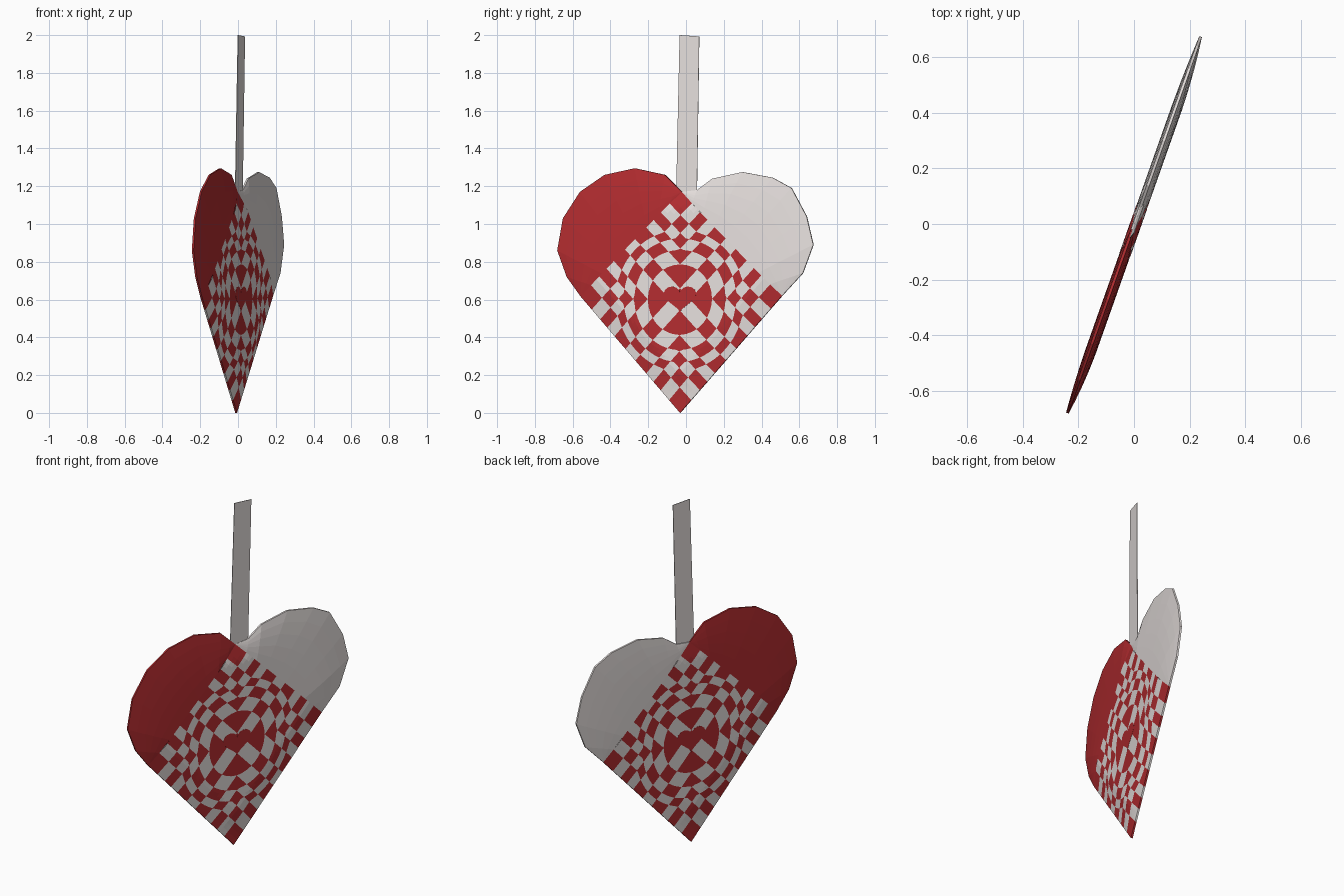
import bpy, bmesh, math
from mathutils import Vector

if "Cube" in bpy.data.objects:
    bpy.data.objects.remove(bpy.data.objects["Cube"])


def material(name, rgb):
    m = bpy.data.materials.new(name)
    m.diffuse_color = (*rgb, 1)
    m.use_nodes = True
    m.node_tree.nodes["Principled BSDF"].inputs["Base Color"].default_value = m.diffuse_color
    return m


RED = material("red_paper", (0.46, 0.026, 0.03))
WHITE = material("white_paper", (0.80, 0.75, 0.735))


# The whole ornament lies in an upright plane turned about z;
# points are given as y, z (right view) plus an offset n normal to the plane.
def place(y, z, n):
    return Vector((0.354 * y + 0.943 * n, y - 0.333 * n, z))


# Corners of the woven square
B, R, L, T = [Vector(p) for p in ((-.03, 0), (.51, .62), (-.555, .615), (-.02, 1.17))]


def quad(a, b):
    u, v = (a + 1) / 2, (b + 1) / 2
    return B * (1 - u) * (1 - v) + R * u * (1 - v) + L * (1 - u) * v + T * u * v


def bump(a, b):
    return min(1, 3 * (1 + a)) * min(1, 3 * (1 + b)) * min(1, 3 * max(0, 2 - a - b))


def finish(name, bm, mats):
    bmesh.ops.recalc_face_normals(bm, faces=bm.faces)
    me = bpy.data.meshes.new(name)
    bm.to_mesh(me)
    bm.free()
    for m in mats:
        me.materials.append(m)
    ob = bpy.data.objects.new(name, me)
    bpy.context.collection.objects.link(ob)
    return ob


def pocket(name, grid, mats, colour):
    """Front and back paper layers from a grid of (y, z, bulge), closed at the rim."""
    bm = bmesh.new()
    rows, cols = len(grid), len(grid[0])
    front = [[bm.verts.new(place(y, z, .006 + .02 * h)) for y, z, h in row] for row in grid]
    back = [[bm.verts.new(place(y, z, -.004 - .01 * h)) for y, z, h in row] for row in grid]
    for i in range(rows - 1):
        for j in range(cols - 1):
            for s in (front, back):
                f = bm.faces.new((s[i][j], s[i + 1][j], s[i + 1][j + 1], s[i][j + 1]))
                f.material_index = colour(i, j)
    ring = ([(i, 0) for i in range(rows)] + [(rows - 1, j) for j in range(1, cols)]
            + [(i, cols - 1) for i in range(rows - 2, -1, -1)]
            + [(0, j) for j in range(cols - 2, 0, -1)])
    for p, q in zip(ring, ring[1:] + ring[:1]):
        if grid[p[0]][p[1]][2] < 1e-4 and grid[q[0]][q[1]][2] < 1e-4:
            f = bm.faces.new((front[p[0]][p[1]], front[q[0]][q[1]],
                              back[q[0]][q[1]], back[p[0]][p[1]]))
            f.material_index = colour(min(p[0], q[0], rows - 2), min(p[1], q[1], cols - 2))
    bmesh.ops.remove_doubles(bm, verts=bm.verts, dist=1e-4)
    return finish(name, bm, mats)


# Woven checker: strip lines bend into concentric rings round the middle
EDGE = [0, .10, .32, .465, .61, .78, 1]
RING = [0, .10, .45, .64, .79, .90, 1]
SUB = 3
N = 11 * SUB


def lookup(table, s):
    x = abs(s) + .5                     # the middle strip spans -0.5..0.5
    if x < 1:
        return table[1] * (x - .5) * 2
    k = min(int(x), 5)
    return table[k] + (table[k + 1] - table[k]) * (x - k)


def weave_point(s, t):
    if abs(s) < abs(t):
        b, a = weave_point(t, s)
        return a, b
    b = lookup(EDGE, t)
    a = max(lookup(EDGE, s), math.sqrt(max(0, lookup(RING, s) ** 2 - b * b)))
    return math.copysign(a, s), math.copysign(b, t)


weave = []
for i in range(N + 1):
    row = []
    for j in range(N + 1):
        a, b = weave_point(i / SUB - 5.5, j / SUB - 5.5)
        row.append((*quad(a, b), bump(a, b)))
    weave.append(row)
pocket("woven_panel", weave, [RED, WHITE], lambda i, j: (i // SUB + j // SUB) % 2)


# Rounded halves, lofted from the edge of the weave to the outer rim
def half(name, rim, seam, mat, rows=5):
    grid = []
    for r in range(rows + 1):
        f = r / rows
        row = []
        for k, p in enumerate(rim):
            c = -1 + 2 * k / (len(rim) - 1)
            q = quad(*seam(c)).lerp(Vector(p), f)
            row.append((q.x, q.y, bump(*seam(c)) * (1 - f * f)))
        grid.append(row)
    pocket(name, grid, [mat], lambda i, j: 0)


half("red_half", [L, (-.63, .72), (-.68, .86), (-.65, 1.03), (-.56, 1.17), (-.43, 1.26),
                  (-.27, 1.295), (-.11, 1.26), (-.05, 1.20), T], lambda c: (c, 1), RED)
half("white_half", [R, (.62, .74), (.675, .89), (.64, 1.04), (.56, 1.19), (.46, 1.245),
                    (.30, 1.275), (.14, 1.24), (.06, 1.18), T], lambda c: (1, c), WHITE)


def plate(name, outline, mat):
    """Closed plate from (y, z, n_back, n_front) points."""
    bm = bmesh.new()
    lo = [bm.verts.new(place(y, z, n0)) for y, z, n0, n1 in outline]
    hi = [bm.verts.new(place(y, z, n1)) for y, z, n0, n1 in outline]
    bm.faces.new(lo)
    bm.faces.new(hi)
    for k in range(len(lo)):
        m = (k + 1) % len(lo)
        bm.faces.new((lo[k], lo[m], hi[m], hi[k]))
    return finish(name, bm, [mat])


# Small heart in the middle of the weave
heart = []
for k in range(28):
    t = 2 * math.pi * k / 28
    y = -.023 + .086 * math.sin(t) ** 3
    z = .612 + .0048 * (13 * math.cos(t) - 5 * math.cos(2 * t) - 2 * math.cos(3 * t) - math.cos(4 * t))
    heart.append((y, z, -.0148, .0268))
plate("centre_heart", heart, RED)

# Paper hanging strip tucked into the pocket
plate("hanging_strip", [(-.052, 1.12, .001, .004), (.058, 1.10, .001, .004),
                        (.074, 1.993, .009, .012), (-.03, 2.0, .009, .012)], WHITE)
